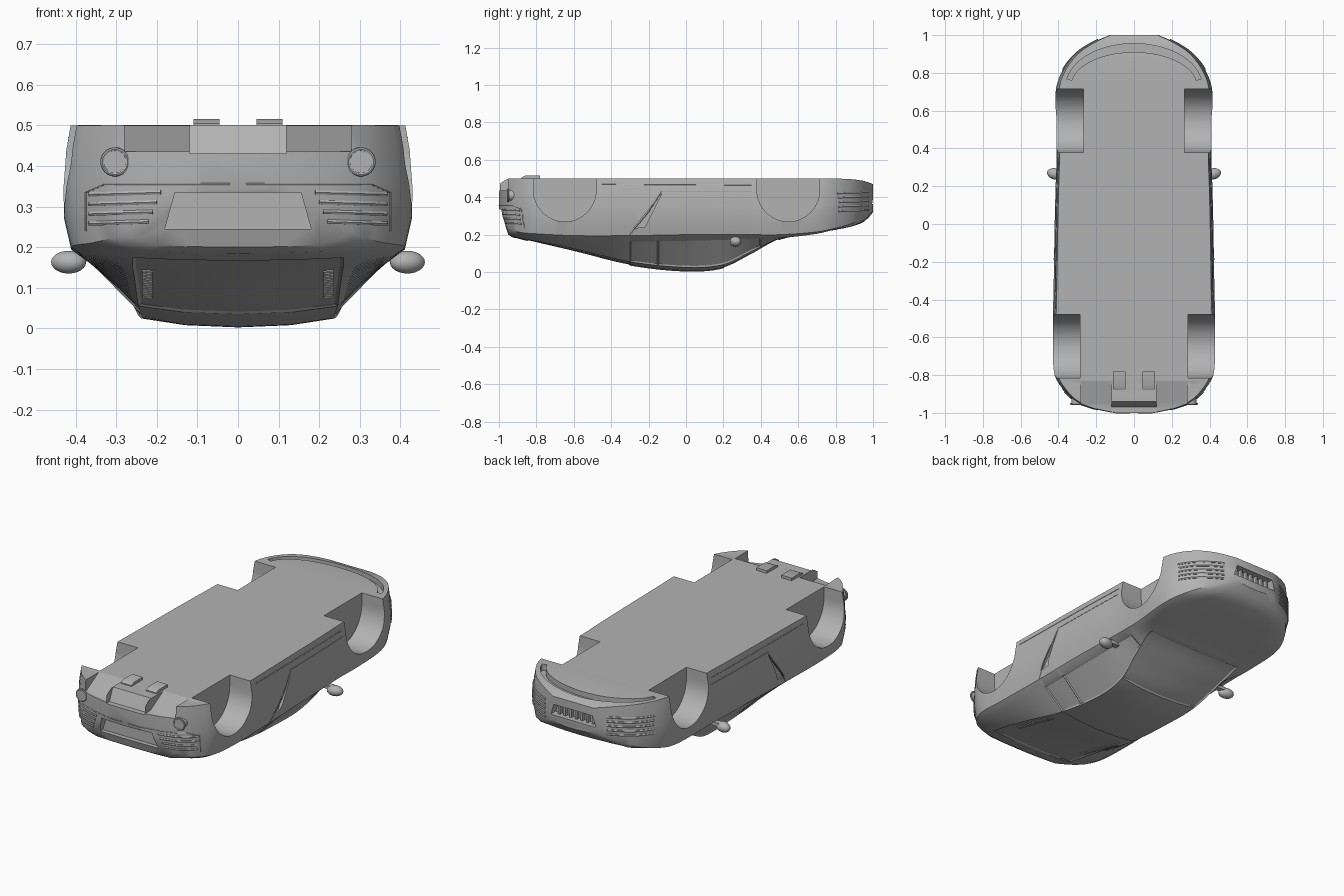
import bpy, bmesh, math
from mathutils import Vector
from mathutils.bvhtree import BVHTree

if "Cube" in bpy.data.objects:
    bpy.data.objects.remove(bpy.data.objects["Cube"])

grey = bpy.data.materials.new("plain_grey")
grey.use_nodes = True
grey.diffuse_color = (0.45, 0.45, 0.45, 1)
for node in grey.node_tree.nodes:
    if node.type == 'BSDF_PRINCIPLED':
        node.inputs["Base Color"].default_value = grey.diffuse_color


def add_object(name, data):
    ob = bpy.data.objects.new(name, data)
    bpy.context.scene.collection.objects.link(ob)
    data.materials.append(grey)
    return ob


def add_mesh(name, bm):
    bmesh.ops.recalc_face_normals(bm, faces=bm.faces)
    me = bpy.data.meshes.new(name)
    bm.to_mesh(me)
    bm.free()
    return add_object(name, me)


def activate(ob):
    bpy.ops.object.select_all(action='DESELECT')
    ob.select_set(True)
    bpy.context.view_layer.objects.active = ob


# Stations along the car: y, half width, floor z, shoulder z, belt z,
# roof edge x, roof edge z, centre line z
STATIONS = [
    (-1.0, .10, .47, .36, .35, .06, .345, .34),
    (-.97, .24, .49, .29, .27, .15, .265, .26),
    (-.95, .29, .5, .24, .22, .2, .205, .2),
    (-.9, .355, .5, .215, .2, .25, .185, .18),
    (-.8, .42, .5, .205, .185, .26, .165, .155),
    (-.6, .43, .5, .195, .17, .255, .125, .108),
    (-.3, .425, .5, .195, .165, .245, .055, .035),
    (0, .42, .5, .2, .17, .235, .025, .003),
    (.2, .415, .5, .2, .175, .25, .04, .02),
    (.35, .41, .5, .2, .18, .28, .11, .092),
    (.5, .412, .5, .2, .182, .3, .178, .172),
    (.7, .415, .5, .215, .205, .27, .212, .21),
    (.8, .385, .5, .235, .228, .24, .228, .226),
    (.9, .31, .495, .265, .25, .2, .25, .248),
    (.96, .22, .485, .3, .29, .14, .28, .275),
    (1.0, .13, .47, .34, .33, .08, .325, .32)]


def station(y):
    """Smoothly interpolated station values at y."""
    k = 0
    while k < len(STATIONS) - 2 and y > STATIONS[k + 1][0]:
        k += 1
    a, b = STATIONS[k], STATIONS[k + 1]
    before, after = STATIONS[max(k - 1, 0)], STATIONS[min(k + 2, len(STATIONS) - 1)]
    h = b[0] - a[0]
    t = (y - a[0]) / h
    s = t * t * (3 - 2 * t)
    out = []
    for c in range(1, len(a)):
        ma = (b[c] - before[c]) / (b[0] - before[0]) * h
        mb = (after[c] - a[c]) / (after[0] - a[0]) * h
        out.append(a[c] * (1 - s) + b[c] * s + ma * t * (1 - t) ** 2 - mb * t * t * (1 - t))
    return out


def section(y):
    w, floor, sh, belt, ex, ez, top = station(y)
    side = lambda f: sh + (floor - sh) * f
    half = [(.96 * w, floor), (.985 * w, side(.8)), (w, side(.5)), (.995 * w, side(.25)),
            (.955 * w, sh), (.87 * w, belt), (ex, ez), (.55 * ex, top + .25 * (ez - top))]
    return [(0, floor)] + half + [(0, top)] + [(-x, z) for x, z in reversed(half)]


# Body shell, lofted from tail to nose
bm = bmesh.new()
COUNT = 80
ys = [-1 + 2 * i / COUNT for i in range(COUNT + 1)]
rings = [[bm.verts.new((x, y, z)) for x, z in section(y)] for y in ys]
n = len(rings[0])
grid = {}
for i in range(COUNT):
    for j in range(n):
        k = (j + 1) % n
        grid[i, j] = bm.faces.new((rings[i][j], rings[i][k], rings[i + 1][k], rings[i + 1][j]))
bm.faces.new(rings[0])
bm.faces.new(rings[-1])
bmesh.ops.recalc_face_normals(bm, faces=bm.faces)
bm.faces.ensure_lookup_table()
surface = BVHTree.FromBMesh(bm)

# Inset glass and lid: side windows, quarter windows, windscreen, rear lid
PANELS = [((6,), -.14, .41), ((11,), -.14, .41), ((6,), -.29, -.16), ((11,), -.29, -.16),
          ((7, 8, 9, 10), .21, .49), ((7, 8, 9, 10), -.84, -.31)]
for columns, lo, hi in PANELS:
    faces = [grid[i, j] for i in range(COUNT) for j in columns
             if lo < (ys[i] + ys[i + 1]) / 2 < hi]
    bmesh.ops.inset_region(bm, faces=faces, thickness=.008, depth=-.005)
body = add_mesh("body_shell", bm)


def prism(name, points, axis, lo, hi):
    """Extrude a 2D outline along an axis; the outline uses the other two axes in order."""
    bm = bmesh.new()
    ends = []
    for depth in (lo, hi):
        ring = []
        for p in points:
            co = list(p)
            co.insert(axis, depth)
            ring.append(bm.verts.new(co))
        bm.faces.new(ring)
        ends.append(ring)
    for k in range(len(points)):
        m = (k + 1) % len(points)
        bm.faces.new((ends[0][k], ends[0][m], ends[1][m], ends[1][k]))
    return add_mesh(name, bm)


def cut(points, axis, lo, hi):
    tool = prism("cutter", points, axis, lo, hi)
    tool.hide_render = True
    activate(body)
    mod = body.modifiers.new("cut", 'BOOLEAN')
    mod.operation, mod.solver, mod.object = 'DIFFERENCE', 'EXACT', tool
    bpy.ops.object.modifier_apply(modifier=mod.name)
    bpy.data.objects.remove(tool)


def arc(cx, cy, rx, ry, a0, a1, steps=28):
    angles = [math.radians(a0 + (a1 - a0) * k / steps) for k in range(steps + 1)]
    return [(cx + rx * math.cos(a), cy + ry * math.sin(a)) for a in angles]


# Wheel wells, side scoops and underside channels
for s in (1, -1):
    for cy, inner in ((-.648, .285), (.547, .268)):
        well = arc(cy, .44, .168, .17, 180, 360) + [(cy + .168, .6), (cy - .168, .6)]
        cut(well, 0, *sorted((s * inner, s * .6)))
    cut([(-.13, .42), (-.28, .235), (-.22, .24)], 0, *sorted((s * .405, s * .6)))
    cut([(-1.1, .435), (-.95, .435), (-.8, .52), (-1.1, .52)], 0, *sorted((s * .12, s * .28)))
cut([(-1.1, .43), (-.97, .43), (-.93, .52), (-1.1, .52)], 0, -.119, .119)
# Gap behind the nose lip
cut(arc(0, .73, .36, .225, 10, 170) + arc(0, .73, .335, .18, 170, 10), 2, .465, .6)
# Tail plate recess and nose grille recess
cut([(-.18, .245), (.18, .245), (.155, .335), (-.155, .335)], 1, -1.1, -.94)
cut([(-.14, .365), (.14, .365), (.12, .425), (-.12, .425)], 1, .955, 1.1)


def trim(name, lines, direction, radius):
    """Thin rods laid on the body surface, projected along a direction."""
    cu = bpy.data.curves.new(name, 'CURVE')
    cu.dimensions, cu.bevel_depth, cu.bevel_resolution, cu.use_fill_caps = '3D', radius, 1, True
    d = Vector(direction)
    for line in lines:
        hits = []
        for a, b in zip(line, line[1:]):
            for k in range(9):
                p = Vector(a).lerp(Vector(b), k / 8)
                hit = surface.ray_cast(p - d * 2, d)[0]
                if hit and (not hits or (hit - hits[-1]).length > .001):
                    hits.append(hit)
        sp = cu.splines.new('POLY')
        sp.points.add(len(hits) - 1)
        for q, h in zip(sp.points, hits):
            q.co = (*h, 1)
    ob = add_object(name, cu)
    activate(ob)
    bpy.ops.object.convert(target='MESH')


for s, side in ((1, "left"), (-1, "right")):
    bars = [[(s * (.19 + .01 * k), 0, .335 - .024 * k), (s * .365, 0, .33 - .024 * k)] for k in range(4)]
    trim(side + "_tail_louvres", bars, (0, 1, 0), .006)
    frame = [[(s * .02, 0, .355), (s * .33, 0, .355), (s * .375, 0, .335), (s * .375, 0, .24)]]
    trim(side + "_tail_frame", frame, (0, 1, 0), .003)
    bars = [[(s * .19, 0, .33 + .024 * k), (s * .375, 0, .325 + .024 * k)] for k in range(5)]
    trim(side + "_nose_louvres", bars, (0, -1, 0), .006)
    bars = [[(s * .21, -.42 - .018 * k, 0), (s * .235, -.42 - .018 * k, 0)] for k in range(16)]
    trim(side + "_lid_vents", bars, (0, 0, 1), .004)
    seam = [[(0, -.3, .2), (0, -.2, .32), (0, -.13, .43), (0, .35, .43)],
            [(0, -.45, .47), (0, .35, .465)]]
    trim(side + "_door_seam", seam, (-s, 0, 0), .002)

    # Round tail lamp with a rim
    prism(side + "_tail_lamp", arc(s * .303, .41, .028, .028, 0, 350, 35), 1, -.955, -.88)
    bpy.ops.mesh.primitive_torus_add(location=(s * .303, -.952, .41), rotation=(math.pi / 2, 0, 0),
                                     major_radius=.031, minor_radius=.005,
                                     major_segments=32, minor_segments=8)
    rim = bpy.context.object
    rim.name = side + "_lamp_rim"
    rim.data.materials.append(grey)

    # Door mirror and its arm
    bpy.ops.mesh.primitive_uv_sphere_add(segments=24, ring_count=12, radius=1,
                                         location=(s * .417, .265, .163))
    mirror = bpy.context.object
    mirror.name = side + "_mirror"
    mirror.scale = (.044, .03, .028)
    mirror.rotation_euler = (0, 0, s * .25)
    mirror.data.materials.append(grey)
    prism(side + "_mirror_arm", [(s * .34, .165), (s * .4, .165), (s * .4, .185), (s * .34, .185)],
          1, .255, .285)

    # Underside exhaust tab
    prism(side + "_exhaust_tab", [(-.88, .485), (-.88, .505), (-.86, .515), (-.78, .515), (-.78, .485)],
          0, *sorted((s * .045, s * .11)))

# Teeth in the nose grille
for k in range(7):
    x = -.105 + .035 * k
    prism("grille_tooth", [(x - .006, .363), (x + .006, .363), (x + .006, .427), (x - .006, .427)],
          1, .95, .975)

# Smooth shading with crisp edges
bpy.ops.object.select_all(action='DESELECT')
for ob in bpy.context.scene.objects:
    if ob.type == 'MESH':
        ob.select_set(True)
        bpy.context.view_layer.objects.active = ob
bpy.ops.object.shade_smooth_by_angle(angle=math.radians(30))
